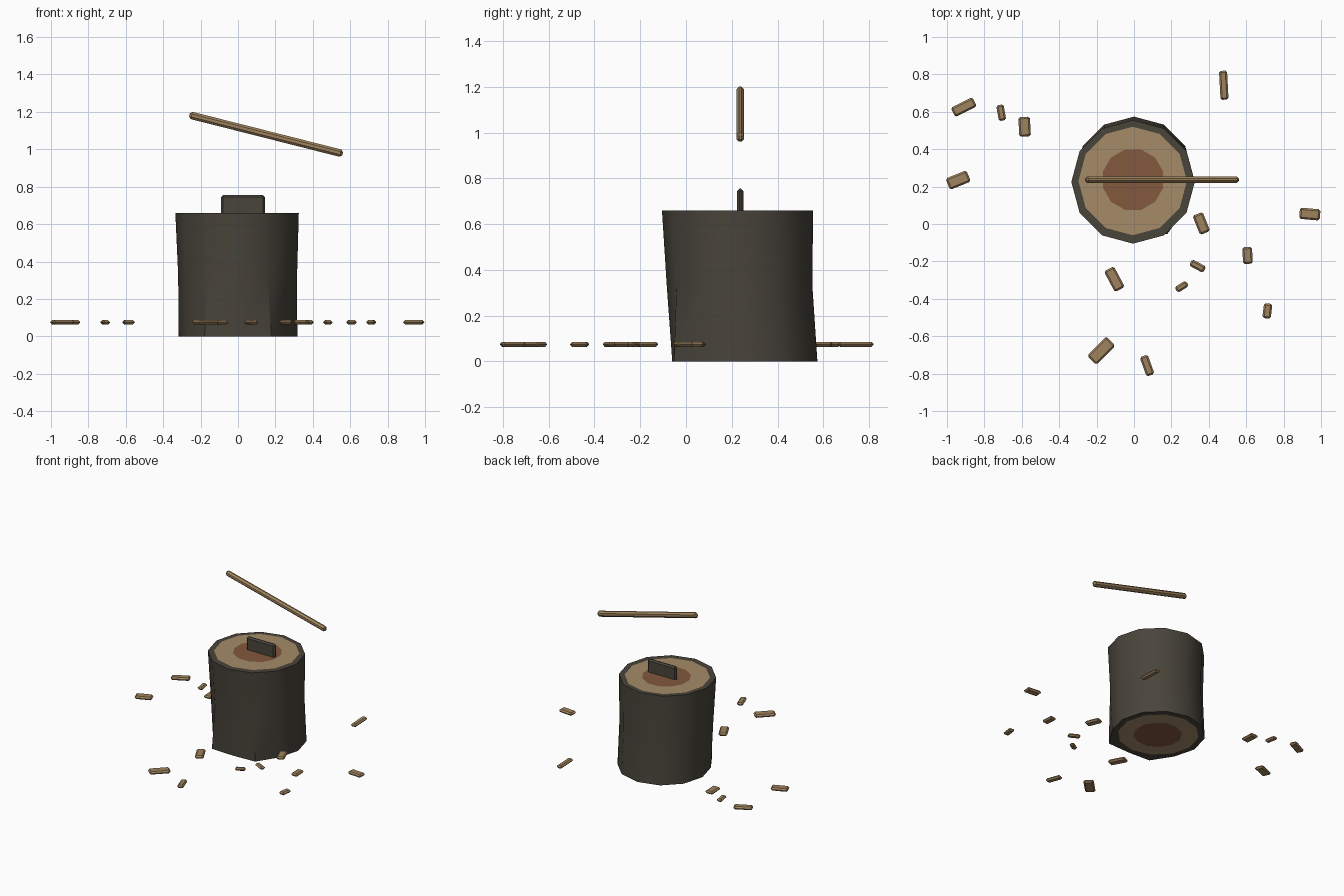
import bpy, bmesh, math
from mathutils import Matrix

if "Cube" in bpy.data.objects:
    bpy.data.objects.remove(bpy.data.objects["Cube"])


def material(name, rgb):
    m = bpy.data.materials.new(name)
    m.diffuse_color = (*[c ** 2.2 for c in rgb], 1)
    m.use_nodes = True
    m.node_tree.nodes["Principled BSDF"].inputs["Base Color"].default_value = m.diffuse_color
    return m


BARK = material("bark", (0.29, 0.275, 0.24))
WOOD = material("pale wood", (0.64, 0.54, 0.405))
HEART = material("heartwood", (0.51, 0.35, 0.25))
CHIP = material("chip wood", (0.62, 0.51, 0.37))


def finish(bm, name, mats):
    bmesh.ops.recalc_face_normals(bm, faces=bm.faces)
    mesh = bpy.data.meshes.new(name)
    bm.to_mesh(mesh)
    bm.free()
    for m in mats:
        mesh.materials.append(m)
    ob = bpy.data.objects.new(name, mesh)
    bpy.context.collection.objects.link(ob)
    return ob


def chamfered_box(name, size, loc, bevel, mat, angle=0, axis='Z'):
    bm = bmesh.new()
    bmesh.ops.create_cube(bm, size=1)
    bmesh.ops.scale(bm, vec=size, verts=bm.verts)
    bmesh.ops.bevel(bm, geom=list(bm.edges), offset=bevel, segments=1,
                    affect='EDGES', clamp_overlap=True)
    ob = finish(bm, name, [mat])
    ob.matrix_world = Matrix.Translation(loc) @ Matrix.Rotation(math.radians(angle), 4, axis)
    return ob


# Chopping stump: rings run from lower heartwood, out and up, to upper heartwood
N = 12
rings = [  # radius, centre x, centre y, z, twist in degrees
    (0.165, 0.0, 0.25, 0.0, 15),
    (0.275, 0.0, 0.255, 0.0, 0),
    (0.317, 0.0, 0.257, 0.0, 0),
    (0.318, -0.002, 0.234, 0.33, 0),
    (0.33, -0.005, 0.225, 0.66, 0),
    (0.29, -0.007, 0.23, 0.66, 0),
    (0.167, -0.005, 0.237, 0.66, 15),
]
ring_mats = [1, 0, 0, 0, 0, 1]
bm = bmesh.new()
loops = []
for k, (r, cx, cy, z, twist) in enumerate(rings):
    loop = []
    for i in range(N):
        a = math.radians(i * 360 / N + twist)
        flare = 0.04 if k == 2 and i in (8, 10) else 0  # root bulges at the foot
        loop.append(bm.verts.new((cx + (r + flare) * math.cos(a),
                                  cy + (r + flare) * math.sin(a), z)))
    loops.append(loop)
for k, (lo, hi) in enumerate(zip(loops, loops[1:])):
    for i in range(N):
        j = (i + 1) % N
        f = bm.faces.new((lo[i], lo[j], hi[j], hi[i]))
        f.material_index = ring_mats[k]
        f.smooth = k in (2, 3)
for loop in (loops[0], loops[-1]):
    bm.faces.new(loop).material_index = 2
stump = finish(bm, "chopping_stump", [BARK, WOOD, HEART])
bpy.context.view_layer.objects.active = stump
stump.select_set(True)
bpy.ops.object.shade_smooth_by_angle(angle=math.radians(40))

# Axe head sunk into the stump, and the loose handle above it
chamfered_box("axe_head", (0.235, 0.028, 0.155), (0.0275, 0.237, 0.6775), 0.011, BARK)
chamfered_box("axe_handle", (0.845, 0.034, 0.04), (0.15, 0.237, 1.08), 0.012, CHIP, 14.2, 'Y')

# Scattered wood chips: x, y, length, width, heading
chips = [
    (-0.91, 0.625, 0.13, 0.055, 27), (-0.71, 0.595, 0.085, 0.04, 100),
    (-0.585, 0.52, 0.105, 0.062, 93), (-0.94, 0.235, 0.12, 0.065, 22),
    (0.48, 0.742, 0.155, 0.043, 93), (0.94, 0.053, 0.11, 0.06, -5),
    (0.36, 0.003, 0.11, 0.058, 112), (0.34, -0.225, 0.085, 0.038, -28),
    (0.255, -0.335, 0.07, 0.035, 32), (0.607, -0.168, 0.09, 0.052, 93),
    (0.713, -0.465, 0.08, 0.045, 83), (-0.105, -0.295, 0.125, 0.06, 118),
    (-0.175, -0.677, 0.145, 0.07, 45), (0.07, -0.757, 0.11, 0.045, 110),
]
for n, (x, y, length, width, heading) in enumerate(chips, 1):
    chamfered_box(f"wood_chip_{n}", (length, width, 0.022), (x, y, 0.075),
                  0.0095, CHIP, heading)
